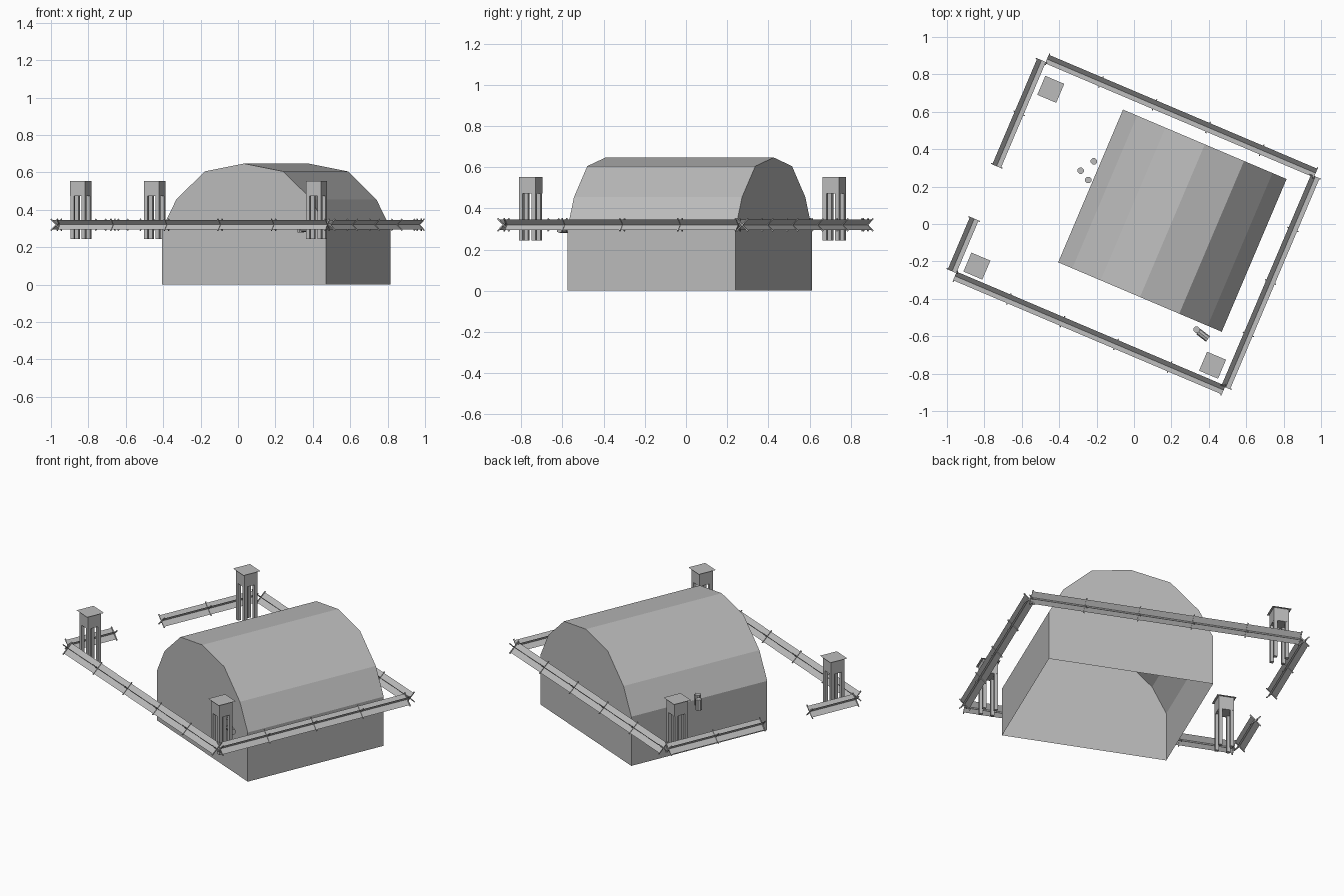
import bpy, bmesh, math
from mathutils import Matrix, Vector

if "Cube" in bpy.data.objects:
    bpy.data.objects.remove(bpy.data.objects["Cube"])

YAW = math.radians(-23)          # whole compound is turned on the ground plane
grey = bpy.data.materials.new("grey")
grey.diffuse_color = (0.5, 0.5, 0.5, 1)
grey.use_nodes = True
grey.node_tree.nodes["Principled BSDF"].inputs["Base Color"].default_value = grey.diffuse_color


def local(x, y):
    """Ground position in the turned compound frame."""
    p = Matrix.Rotation(-YAW, 3, 'Z') @ Vector((x, y, 0))
    return p.x, p.y


def finish(bm, name):
    mesh = bpy.data.meshes.new(name)
    bm.to_mesh(mesh)
    bm.free()
    mesh.materials.append(grey)
    ob = bpy.data.objects.new(name, mesh)
    ob.rotation_euler.z = YAW
    bpy.context.collection.objects.link(ob)
    return ob


def box(bm, centre, size, rot=Matrix.Identity(4)):
    m = Matrix.Translation(centre) @ rot @ Matrix.Diagonal((*size, 1))
    bmesh.ops.create_cube(bm, size=1, matrix=m)


def quad(bm, pts):
    bm.faces.new([bm.verts.new(p) for p in pts])


# Barrel-roofed hall, open underneath
half = [(0.475, 0), (0.475, 0.30), (0.393, 0.455), (0.228, 0.605)]
profile = half + [(0, 0.647)] + [(-x, z) for x, z in reversed(half)]
bm = bmesh.new()
front = [bm.verts.new((0.182 + x, -0.347, z)) for x, z in profile]
back = [bm.verts.new((0.182 + x, 0.540, z)) for x, z in profile]
bm.faces.new(front)
bm.faces.new(back[::-1])
for i in range(len(profile) - 1):
    bm.faces.new((front[i + 1], front[i], back[i], back[i + 1]))
bmesh.ops.recalc_face_normals(bm, faces=bm.faces)
finish(bm, "hall")


# Barrier runs: two crossed sheets with crossed stakes at equal spacing
def barrier(name, start, end, bays):
    a, b = Vector((*start, 0.32)), Vector((*end, 0.32))
    along = (b - a).normalized()
    side = along.cross(Vector((0, 0, 1)))
    bm = bmesh.new()
    for s in (-1, 1):
        arm = (side * s + Vector((0, 0, 1))) * 0.025
        quad(bm, (a - arm, b - arm, b + arm, a + arm))
        turn = arm.normalized()
        frame = Matrix((along, turn, along.cross(turn))).transposed().to_4x4()
        for i in range(bays + 1):
            box(bm, a.lerp(b, i / bays), (0.006, 0.086, 0.006), frame)
    finish(bm, name)


barrier("barrier_front", (-0.77, -0.63), (0.785, -0.63), 5)
barrier("barrier_back", (-0.77, 0.63), (0.785, 0.63), 5)
barrier("barrier_right", (0.793, -0.61), (0.793, 0.61), 4)
barrier("barrier_left_back", (-0.797, 0.0), (-0.797, 0.61), 2)
barrier("barrier_left_front", (-0.797, -0.61), (-0.797, -0.31), 1)

# Watchtowers: cabin, four legs and a thin overhanging roof sheet
for n, (x, y) in enumerate([(-0.445, 0.72), (-0.84, -0.225), (0.42, -0.755)]):
    u, v = local(x, y)
    bm = bmesh.new()
    box(bm, (u, v, 0.513), (0.087, 0.087, 0.08))
    for sx in (-1, 1):
        for sy in (-1, 1):
            box(bm, (u + sx * 0.033, v + sy * 0.033, 0.36), (0.02, 0.02, 0.23))
    r = 0.055
    quad(bm, [(u + i * r, v + j * r, 0.554) for i, j in ((-1, -1), (1, -1), (1, 1), (-1, 1))])
    finish(bm, f"watchtower_{n + 1}")


# Drums: four standing, one lying on its side
def drum(name, x, y, z, rot=Matrix.Identity(4)):
    u, v = local(x, y)
    bm = bmesh.new()
    bmesh.ops.create_cone(bm, cap_ends=True, segments=8, radius1=0.018, radius2=0.018,
                          depth=0.065, matrix=Matrix.Translation((u, v, z)) @ rot)
    finish(bm, name)


for n, (x, y) in enumerate([(-0.285, 0.285), (-0.215, 0.335), (-0.245, 0.235), (0.335, -0.565)]):
    drum(f"drum_{n + 1}", x, y, 0.312)
lying = Matrix.Rotation(math.radians(-38) - YAW, 4, 'Z') @ Matrix.Rotation(math.pi / 2, 4, 'Y')
drum("lying_drum", 0.37, -0.595, 0.298, lying)
